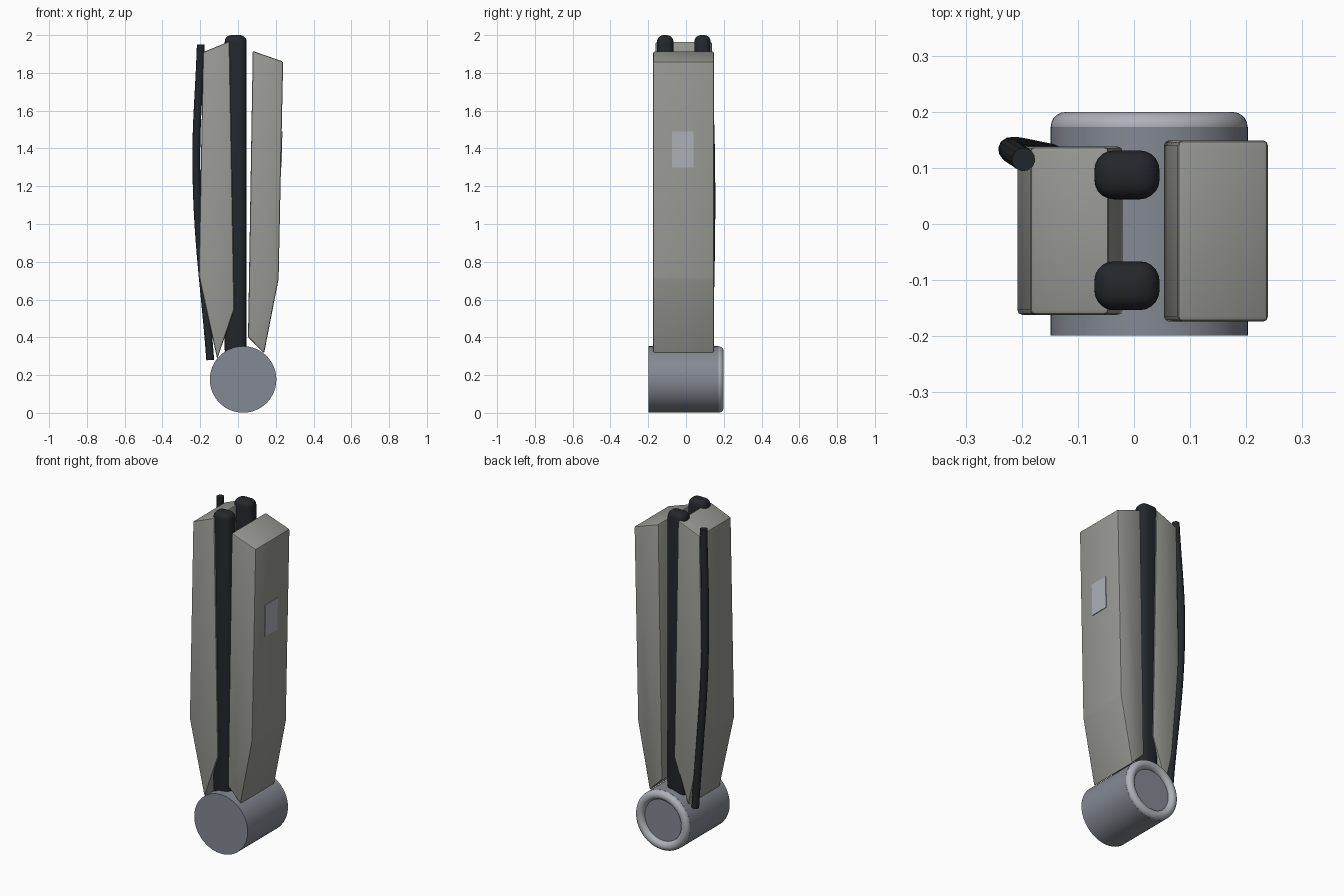
import bpy, bmesh
from math import radians

if "Cube" in bpy.data.objects:
    bpy.data.objects.remove(bpy.data.objects["Cube"])


def material(name, rgb):
    m = bpy.data.materials.new(name)
    m.diffuse_color = (*rgb, 1)
    m.use_nodes = True
    m.node_tree.nodes["Principled BSDF"].inputs["Base Color"].default_value = m.diffuse_color
    return m


PANEL = material("warm_grey", (0.31, 0.31, 0.29))
STEEL = material("blue_grey", (0.23, 0.25, 0.29))
LIGHT = material("light_grey", (0.42, 0.44, 0.48))
DARK = material("near_black", (0.017, 0.02, 0.024))


def finish(ob, name, mat, bevel=0, segments=2, angle=35):
    ob.name = name
    ob.data.materials.append(mat)
    if bevel:
        b = ob.modifiers.new("bevel", 'BEVEL')
        b.width, b.segments = bevel, segments
        b.limit_method = 'ANGLE'
        b.angle_limit = radians(5)
    bpy.ops.object.select_all(action='DESELECT')
    ob.select_set(True)
    bpy.context.view_layer.objects.active = ob
    if bevel:
        bpy.ops.object.modifier_apply(modifier="bevel")
    bpy.ops.object.shade_smooth_by_angle(angle=radians(angle))


def extruded(name, profile, y0, y1, mat, bevel):
    # xz profile extruded along y
    bm = bmesh.new()
    face = bm.faces.new([bm.verts.new((x, y0, z)) for x, z in profile])
    ext = bmesh.ops.extrude_face_region(bm, geom=[face])
    for v in ext["geom"]:
        if isinstance(v, bmesh.types.BMVert):
            v.co.y = y1
    bmesh.ops.recalc_face_normals(bm, faces=bm.faces)
    me = bpy.data.meshes.new(name)
    bm.to_mesh(me)
    bm.free()
    ob = bpy.data.objects.new(name, me)
    bpy.context.collection.objects.link(ob)
    finish(ob, name, mat, bevel, 2, 25)


# Two tapered covers
extruded("left_cover", [(-0.185, 1.91), (-0.045, 1.967), (-0.02, 0.55),
                        (-0.11, 0.285), (-0.208, 0.73)], -0.162, 0.138, PANEL, 0.009)
extruded("right_cover", [(0.078, 1.916), (0.239, 1.86), (0.215, 0.71),
                         (0.138, 0.315), (0.053, 0.40)], -0.174, 0.149, PANEL, 0.009)

# Plate set on the outer face of the right cover
extruded("side_plate", [(0.222, 1.30), (0.231, 1.30), (0.235, 1.49), (0.226, 1.49)],
         -0.075, 0.04, LIGHT, 0)

# Pair of rounded rods between the covers
for name, y in (("front_rod", -0.11), ("back_rod", 0.0875)):
    bpy.ops.mesh.primitive_cube_add(size=1, location=(-0.0125, y, 1.15))
    ob = bpy.context.object
    ob.scale = (0.116, 0.087, 1.70)
    bpy.ops.object.transform_apply(location=False, rotation=False, scale=True)
    finish(ob, name, DARK, 0.035, 5, 40)

# Hub drum at the foot, with rounded rim at the back
bpy.ops.mesh.primitive_cylinder_add(vertices=64, radius=0.176, depth=0.372,
                                    location=(0.027, -0.013, 0.177), rotation=(radians(90), 0, 0))
finish(bpy.context.object, "hub_drum", STEEL)
bpy.ops.mesh.primitive_torus_add(major_radius=0.149, minor_radius=0.0265, major_segments=64,
                                 minor_segments=20, location=(0.027, 0.173, 0.177),
                                 rotation=(radians(90), 0, 0))
finish(bpy.context.object, "hub_rim", LIGHT, angle=60)

# Bowed cable along the back left edge
cu = bpy.data.curves.new("cable", 'CURVE')
cu.dimensions = '3D'
cu.bevel_depth, cu.bevel_resolution = 0.021, 4
cu.use_fill_caps = True
cu.resolution_u = 12
points = [(-0.197, 0.115, 1.95), (-0.220, 0.134, 1.25), (-0.147, 0.122, 0.28)]
sp = cu.splines.new('BEZIER')
sp.bezier_points.add(len(points) - 1)
for bp, p in zip(sp.bezier_points, points):
    bp.co = p
    bp.handle_left_type = bp.handle_right_type = 'AUTO'
cable = bpy.data.objects.new("cable", cu)
bpy.context.collection.objects.link(cable)
bpy.ops.object.select_all(action='DESELECT')
cable.select_set(True)
bpy.context.view_layer.objects.active = cable
bpy.ops.object.convert(target='MESH')
finish(bpy.context.object, "cable", DARK, angle=50)
